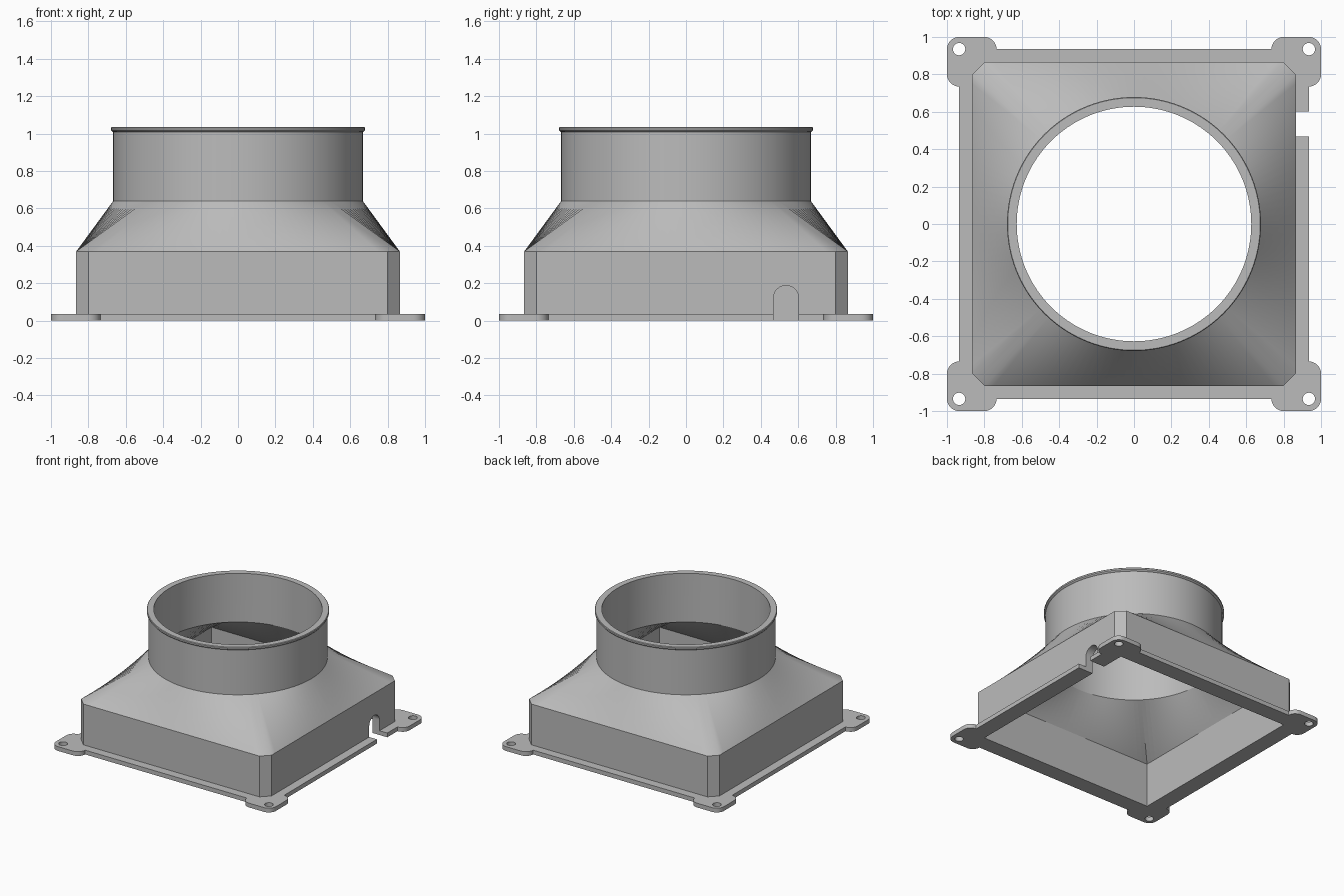
import bpy, bmesh
from math import sin, cos, pi, radians

cube = bpy.data.objects.get("Cube")
if cube:
    bpy.data.objects.remove(cube, do_unlink=True)

grey = bpy.data.materials.new("light grey")
grey.use_nodes = True
colour = (0.5, 0.5, 0.5, 1)
grey.diffuse_color = colour
grey.node_tree.nodes["Principled BSDF"].inputs["Base Color"].default_value = colour

STEPS = 32              # segments along each straight side
QUARTER = STEPS + 2     # plus half a chamfer at each end


def turned(points, k):
    """Rotate 2D points by k quarter turns."""
    for _ in range(k):
        points = [(-y, x) for x, y in points]
    return points


def four_sides(points):
    return [p for k in range(4) for p in turned(points, k)]


def chamfered_square(half, flat):
    """Square loop starting at the middle of a corner chamfer."""
    mid = (half + flat) / 2
    side = [(half, flat * (2 * i / STEPS - 1)) for i in range(STEPS + 1)]
    return four_sides([(mid, -mid)] + side)


def sharp_square(half):
    return four_sides([(half, half * (2 * i / QUARTER - 1)) for i in range(QUARTER)])


def circle(radius, count=4 * QUARTER):
    angles = [2 * pi * i / count - pi / 4 for i in range(count)]
    return [(radius * cos(a), radius * sin(a)) for a in angles]


def loft(name, sections):
    """Closed solid through (z, loop) sections with equal point counts."""
    bm = bmesh.new()
    rings = [[bm.verts.new((x, y, z)) for x, y in loop] for z, loop in sections]
    n = len(rings[0])
    for a, b in zip(rings, rings[1:]):
        for i in range(n):
            j = (i + 1) % n
            bm.faces.new((a[i], a[j], b[j], b[i]))
    bm.faces.new(rings[0][::-1])
    bm.faces.new(rings[-1])
    bmesh.ops.triangulate(bm, faces=[f for f in bm.faces if len(f.verts) == 4])
    bmesh.ops.recalc_face_normals(bm, faces=bm.faces)
    mesh = bpy.data.meshes.new(name)
    bm.to_mesh(mesh)
    bm.free()
    mesh.materials.append(grey)
    obj = bpy.data.objects.new(name, mesh)
    bpy.context.collection.objects.link(obj)
    return obj


def combine(target, tool, operation):
    """Apply a boolean and discard the tool."""
    mod = target.modifiers.new("combine", 'BOOLEAN')
    mod.operation, mod.object, mod.solver = operation, tool, 'EXACT'
    graph = bpy.context.evaluated_depsgraph_get()
    mesh = bpy.data.meshes.new_from_object(target.evaluated_get(graph))
    target.modifiers.clear()
    target.data = mesh
    bpy.data.objects.remove(tool, do_unlink=True)


# Outer body: square base, transition, round collar and rolled rim
base = chamfered_square(0.865, 0.80)
rim = [(1.008, 0.667), (1.012, 0.674), (1.018, 0.679), (1.030, 0.679), (1.035, 0.675)]
duct = loft("duct_adapter", [(0.01, base), (0.37, base), (0.64, circle(0.667))]
            + [(z, circle(r)) for z, r in rim])

# Mounting flange with rounded corner tabs
tab = []
for centre, start in (((0.935, 0.80), -90), ((0.935, 0.935), 0), ((0.80, 0.935), 90)):
    for i in range(9):
        a = radians(start + 90 * i / 8)
        tab.append((centre[0] + 0.065 * cos(a), centre[1] + 0.065 * sin(a)))
outline = four_sides(tab)
combine(duct, loft("flange", [(0, outline), (0.035, outline)]), 'UNION')

# Hollow interior
opening, bore = sharp_square(0.80), circle(0.627)
combine(duct, loft("hollow", [(-0.1, opening), (0.365, opening), (0.635, bore), (1.2, bore)]),
        'DIFFERENCE')

# Screw holes in the tabs
for sx in (-1, 1):
    for sy in (-1, 1):
        hole = [(x + 0.935 * sx, y + 0.935 * sy) for x, y in circle(0.033, 32)]
        combine(duct, loft("hole", [(-0.1, hole), (0.1, hole)]), 'DIFFERENCE')

# Arched cable slot through the left wall and flange
arch = [(0.0675 * cos(pi * i / 24), 0.0675 * sin(pi * i / 24)) for i in range(25)]
arch += [(-0.0675, -0.3), (0.0675, -0.3)]
slot = loft("slot", [(0.7, arch), (1.1, arch)])
for v in slot.data.vertices:
    u, w, x = v.co
    v.co = (x, 0.535 + u, 0.12 + w)
combine(duct, slot, 'DIFFERENCE')

# Smooth curved surfaces, keep edges crisp
bpy.ops.object.select_all(action='DESELECT')
duct.select_set(True)
bpy.context.view_layer.objects.active = duct
bpy.ops.object.shade_smooth_by_angle(angle=radians(25))
